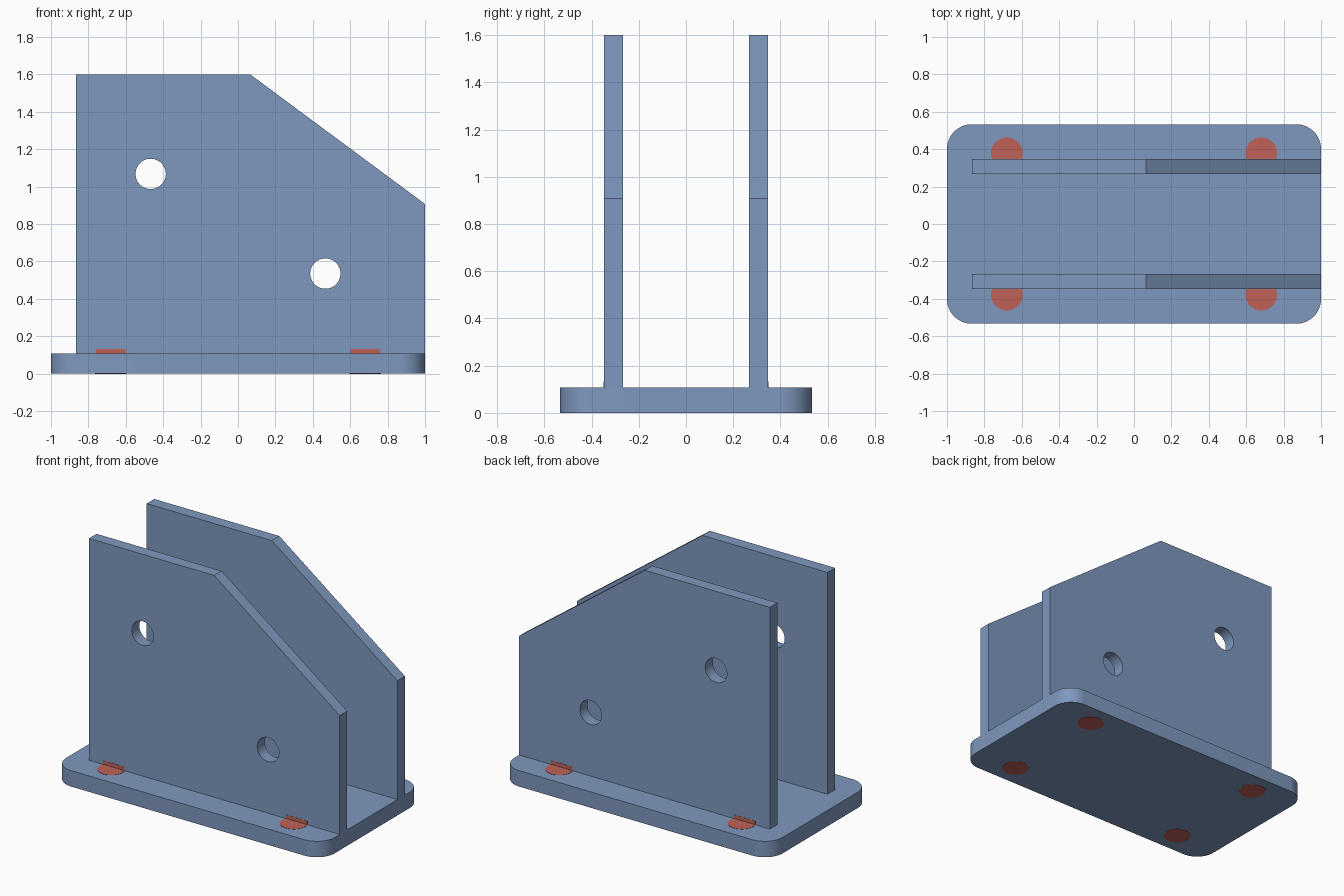
import bpy, bmesh, math
from mathutils import Matrix, Vector

if "Cube" in bpy.data.objects:
    bpy.data.objects.remove(bpy.data.objects["Cube"])


def material(name, color):
    m = bpy.data.materials.new(name)
    m.diffuse_color = (*color, 1)
    m.use_nodes = True
    m.node_tree.nodes["Principled BSDF"].inputs["Base Color"].default_value = m.diffuse_color
    return m


BLUE = material("steel blue", (0.212, 0.314, 0.515))
RED = material("marker red", (0.52, 0.12, 0.095))

BASE_Z, TOP_Z = 0.107, 1.6
WALL_IN, WALL_OUT = 0.267, 0.347
HALF_Y, CORNER = 0.533, 0.133
DISC_X, DISC_Y, DISC_R = 0.68, 0.377, 0.085


def arc(cx, cy, r, a0, a1, n):
    """Points along an arc, angles in degrees, both ends included."""
    return [(cx + r * math.cos(math.radians(a0 + (a1 - a0) * i / n)),
             cy + r * math.sin(math.radians(a0 + (a1 - a0) * i / n))) for i in range(n + 1)]


def circle(cx, cy, r, n=48):
    return arc(cx, cy, r, 0, 360, n)[:-1]


def prism(name, loops, depth, mat, matrix):
    """Extrude an outline (first loop) with holes (other loops) along local z."""
    bm = bmesh.new()
    edges = []
    for pts in loops:
        vs = [bm.verts.new((x, y, 0)) for x, y in pts]
        edges += [bm.edges.new((vs[i - 1], vs[i])) for i in range(len(vs))]
    bmesh.ops.triangle_fill(bm, use_beauty=True, edges=edges)
    ext = bmesh.ops.extrude_face_region(bm, geom=bm.faces[:], use_keep_orig=True)
    moved = [g for g in ext["geom"] if isinstance(g, bmesh.types.BMVert)]
    bmesh.ops.translate(bm, verts=moved, vec=Vector((0, 0, depth)))
    bmesh.ops.transform(bm, matrix=matrix, verts=bm.verts[:])
    bmesh.ops.recalc_face_normals(bm, faces=bm.faces[:])
    me = bpy.data.meshes.new(name)
    bm.to_mesh(me)
    bm.free()
    me.materials.append(mat)
    ob = bpy.data.objects.new(name, me)
    bpy.context.collection.objects.link(ob)
    bpy.ops.object.select_all(action='DESELECT')
    ob.select_set(True)
    bpy.context.view_layer.objects.active = ob
    bpy.ops.object.shade_smooth_by_angle(angle=math.radians(30))
    return ob


# Base plate with rounded corners
cx, cy = 1 - CORNER, HALF_Y - CORNER
outline = (arc(cx, cy, CORNER, 0, 90, 16) + arc(-cx, cy, CORNER, 90, 180, 16)
           + arc(-cx, -cy, CORNER, 180, 270, 16) + arc(cx, -cy, CORNER, 270, 360, 16))
prism("base_plate", [outline], BASE_Z, BLUE, Matrix())

# Upright side plates with a sloped corner and two bolt holes
profile = [(-0.867, BASE_Z), (1, BASE_Z), (1, 0.907), (0.065, TOP_Z), (-0.867, TOP_Z)]
holes = [circle(-0.467, 1.068, 0.081), circle(0.467, 0.535, 0.081)]
stand = Matrix.Rotation(math.pi / 2, 4, 'X')  # local z becomes -y
for name, y in (("front_side_plate", -WALL_IN), ("back_side_plate", WALL_OUT)):
    prism(name, [profile] + holes, WALL_OUT - WALL_IN, BLUE,
          Matrix.Translation((0, y, 0)) @ stand)

# Red bolt markers: on top of the base, under it, and a low strip on the side plates
T = 0.0015
cut = math.degrees(math.asin((DISC_Y - WALL_OUT) / DISC_R))
chord = DISC_R * math.cos(math.radians(cut))
for sx in (-1, 1):
    for sy in (-1, 1):
        place = Matrix.Translation((sx * DISC_X, sy * DISC_Y, 0))
        segment = [(x, y * sy) for x, y in arc(0, 0, DISC_R, -cut, 180 + cut, 40)]
        prism("top_marker", [segment], T, RED, Matrix.Translation((0, 0, BASE_Z)) @ place)
        prism("bottom_marker", [circle(0, 0, DISC_R)], T, RED,
              Matrix.Translation((0, 0, -T)) @ place)
        strip = [(-chord, BASE_Z), (chord, BASE_Z), (chord, 0.133), (-chord, 0.133)]
        y = sy * WALL_OUT + (T if sy > 0 else 0)
        prism("wall_marker", [strip], T, RED,
              Matrix.Translation((sx * DISC_X, y, 0)) @ stand)
